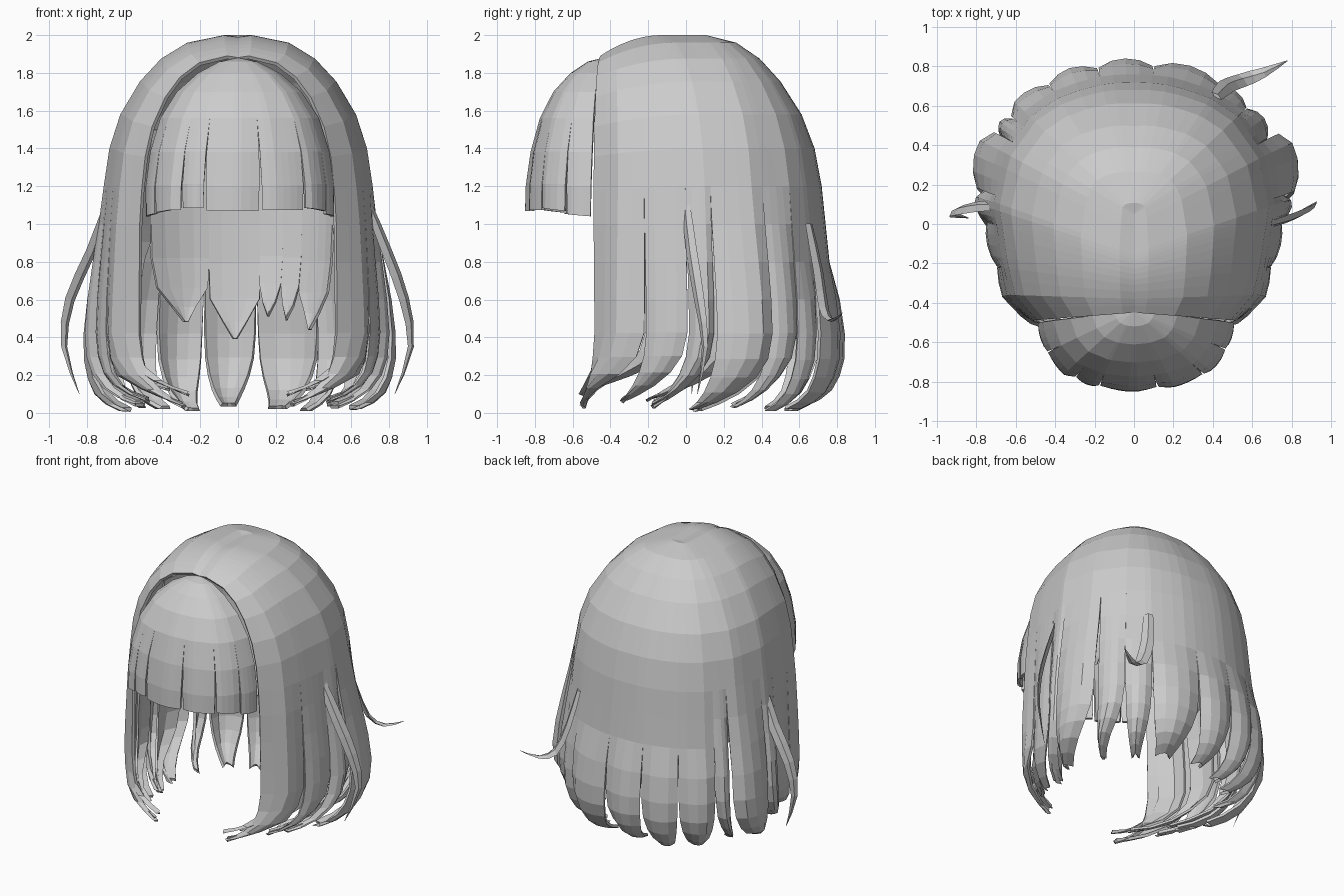
import bpy, bmesh, math
from mathutils import Vector

if "Cube" in bpy.data.objects:
    bpy.data.objects.remove(bpy.data.objects["Cube"])


def lerp_table(table, x):
    """Piecewise linear lookup; rows are (key, value...)."""
    for a, b in zip(table, table[1:]):
        if x <= b[0] or b is table[-1]:
            t = (x - a[0]) / (b[0] - a[0])
            return [p + (q - p) * t for p, q in zip(a[1:], b[1:])]


def clamp(v):
    return max(0.0, min(1.0, v))


# plan outline of the hair: s = 0 at the back, 1 at the front edge (mirrored)
RING = [(0, 0, .74), (.1, .14, .735), (.2, .28, .70), (.3, .41, .65), (.4, .54, .56),
        (.55, .68, .36), (.7, .73, .1), (.85, .68, -.2), (.93, .64, -.36),
        (1, .52, -.49), (1.2, .25, -.58)]
# downward profile: height, fraction of the outline
PROFILE = [(1.99, 0), (2, .08), (1.96, .31), (1.875, .49), (1.755, .65), (1.58, .815),
           (1.4, .915), (1.2, .97), (1.0, 1), (.8, 1.03), (.6, 1.06), (.42, 1.07),
           (.28, 1.05), (.18, 1), (.1, .93), (.045, .83), (.01, .72)]
# plan outline of the fringe, right to left, and its profile
FRINGE_RING = [(-1, .51, -.5), (-.8, .46, -.65), (-.6, .37, -.755), (-.3, .19, -.82),
               (0, 0, -.84), (.3, -.19, -.82), (.6, -.35, -.755), (.8, -.44, -.65),
               (1, -.49, -.5)]
FRINGE_PROFILE = [(1.88, 0), (1.86, .2), (1.8, .43), (1.7, .66), (1.56, .84),
                  (1.38, .95), (1.2, 1), (1.07, 1)]


def head_point(s, z, f):
    a, sign = abs(s), (1 if s >= 0 else -1)
    x, y = lerp_table(RING, a)
    front = clamp((a - .5) / .5)
    y0 = .05 - .5 * front if z > 1 else .05 - .6 * front
    if f > 1:                                   # front edges hang straight
        f = 1 + (f - 1) * (1 - front ** 2)
    if z > 1:                                   # sides and front arch are fuller
        f += f * (1 - f) * (.2 * clamp(a / .6) + .2 * front) * (f < 1)
        z = 1 + (z - 1) * (1 - .11 * clamp((a - .7) / .3) ** 2)
    return Vector((sign * x * f, y0 + (y - y0) * f, z))


def fringe_point(s, z, f):
    x, y = lerp_table(FRINGE_RING, s)
    return Vector((x * f, -.44 + (y + .44) * f, z - .03 * clamp((abs(s) - .6) / .4) * (z < 1.1)))


def add_lock(bm, point, profile, s0, s1, slit=.9, sweep=.03, bulge=.07, flare=0, lift=0,
             taper=.62, scale=1, cols=4, curl=.45, shrink=.07, sharp=3):
    """One strip of hair, joined to its neighbours above the slit."""
    tip = profile[-1][0]
    grid = []
    for z, f in profile:
        q = clamp((tip + curl - z) / curl)
        t = clamp((slit - z) / (slit - tip))
        width = 1 - shrink * t - taper * q ** sharp
        mid = (s0 + s1) / 2
        sign = 1 if mid >= 0 else -1
        row = []
        for c in range(cols + 1):
            a = 2 * c / cols - 1
            s = mid + a * width * (s1 - s0) / 2 + sign * sweep * q ** 2.5
            p = point(s, z, f * scale)
            out = Vector((p.x, p.y - .05, 0))
            if out.length > .01:
                p += out.normalized() * (bulge * (1 - a * a) + flare) * t ** .7
            p.z += lift * q
            row.append(bm.verts.new(p))
        grid.append(row)
    for r0, r1 in zip(grid, grid[1:]):
        for c in range(cols):
            bm.faces.new((r0[c], r0[c + 1], r1[c + 1], r1[c]))


def finish(name, bm, thickness):
    bmesh.ops.remove_doubles(bm, verts=bm.verts, dist=.001)
    mesh = bpy.data.meshes.new(name)
    bm.to_mesh(mesh)
    bm.free()
    ob = bpy.data.objects.new(name, mesh)
    bpy.context.collection.objects.link(ob)
    if thickness:
        m = ob.modifiers.new("thickness", 'SOLIDIFY')
        m.thickness, m.offset = thickness, -1


# main hair: crown dividing into locks at the sides and back (edge, flare of lock)
edges = [(-1, 0), (-.86, 0), (-.75, .0), (-.67, .05), (-.5, .0), (-.44, .02), (-.29, .03),
         (-.12, .03), (.065, .03), (.29, -.01), (.4, -.01), (.51, .07), (.68, -.01),
         (.75, 0), (.86, 0), (1, 0)]
bm = bmesh.new()
for i, ((s0, flare), (s1, _)) in enumerate(zip(edges, edges[1:])):
    a = abs(s0 + s1) / 2
    back = a < .4
    add_lock(bm, head_point, PROFILE, s0, s1, flare=flare,
             slit=.8 if back else 1.1,
             sweep=.02 if back else .09 if a < .85 else .16,
             bulge=.06 if a < .75 else .03,
             lift=(0, .025, .01)[i % 3] + (.03 if a > .7 else 0),
             taper=.5 if back else .75)
finish("main_hair", bm, .02)

# strands tucked just inside the front edges
bm = bmesh.new()
lower = PROFILE[6:]
for side in (-1, 1):
    for s0, s1, scale, lift in ((.88, .97, .96, .09), (.76, .86, .95, .12), (.58, .7, .95, .06)):
        lo, hi = sorted((side * s0, side * s1))
        add_lock(bm, head_point, lower, lo, hi, slit=1.1, sweep=.18, bulge=.03,
                 lift=lift, taper=.8, scale=scale, cols=2)
finish("inner_side_strands", bm, .015)

# pointed under layer at the nape
bm = bmesh.new()
for s0, s1, tip in ((-.72, -.4, .72), (-.4, -.13, .48), (-.13, .1, .39), (.1, .2, .51),
                    (.2, .29, .49), (.29, .45, .44), (.45, .72, .76)):
    nape = [(1.5, .84), (1.25, .87), (1.0, .87)]
    nape += [(1 + (tip - 1) * t, .87 - .11 * t * t) for t in (.35, .65, .85, 1)]
    narrow = s1 - s0 < .12
    add_lock(bm, head_point, nape, s0, s1, slit=.65 if tip < .7 else 1, sweep=0,
             bulge=.01, taper=.9, curl=.12 if narrow else .2, shrink=0, sharp=1)
finish("nape_under_layer", bm, .015)

# rounded fringe with narrow slits
bm = bmesh.new()
cuts = [-1, -.82, -.57, -.19, .28, .5, .8, 1]
for i, (s0, s1) in enumerate(zip(cuts, cuts[1:])):
    add_lock(bm, fringe_point, FRINGE_PROFILE, s0, s1, slit=1.5, sweep=0, bulge=.015,
             taper=.03, shrink=.05, lift=(0, .015, .005)[i % 3], cols=6 if s1 - s0 > .3 else 4)
finish("fringe", bm, .02)


def add_flick(name, path, width, across):
    """Flat tapered wisp following a path."""
    bm = bmesh.new()
    pts = [Vector(p) for p in path]
    fine = []
    for i in range(len(pts) - 1):               # smooth the path
        p0, p1, p2, p3 = (pts[max(i - 1, 0)], pts[i], pts[i + 1], pts[min(i + 2, len(pts) - 1)])
        for t in (0, .5):
            fine.append(.5 * (2 * p1 + (p2 - p0) * t + (2 * p0 - 5 * p1 + 4 * p2 - p3) * t * t
                              + (3 * p1 - p0 - 3 * p2 + p3) * t ** 3))
    fine.append(pts[-1])
    rings = []
    for i, p in enumerate(fine):
        d = (fine[min(i + 1, len(fine) - 1)] - fine[max(i - 1, 0)]).normalized()
        n = d.cross(Vector(across)).normalized()
        w = n.cross(d)
        k = width * max(.04, math.sin(math.pi * (.25 + .75 * i / (len(fine) - 1))))
        rings.append([bm.verts.new(p + o) for o in (w * k, n * k * .35, -w * k, -n * k * .35)])
    for a, b in zip(rings, rings[1:]):
        for j in range(4):
            bm.faces.new((a[j], a[j - 1], b[j - 1], b[j]))
    bm.faces.new(rings[0])
    bm.faces.new(rings[-1])
    bmesh.ops.recalc_face_normals(bm, faces=bm.faces)
    finish(name, bm, 0)


# stray wisps at the sides and back
add_flick("left_wisp", [(-.69, .09, 1.1), (-.78, .09, .85), (-.89, .07, .6), (-.92, .05, .35),
                        (-.84, .03, .1)], .04, (1, 1, 0))
add_flick("right_wisp", [(.69, 0, 1.1), (.79, .03, .85), (.88, .07, .6), (.915, .1, .35),
                         (.83, .06, .1)], .04, (1, 1, 0))
add_flick("back_wisp", [(.42, .65, 1.0), (.47, .70, .75), (.55, .73, .55), (.66, .77, .49),
                        (.78, .83, .53)], .045, (1, -.7, 0))
